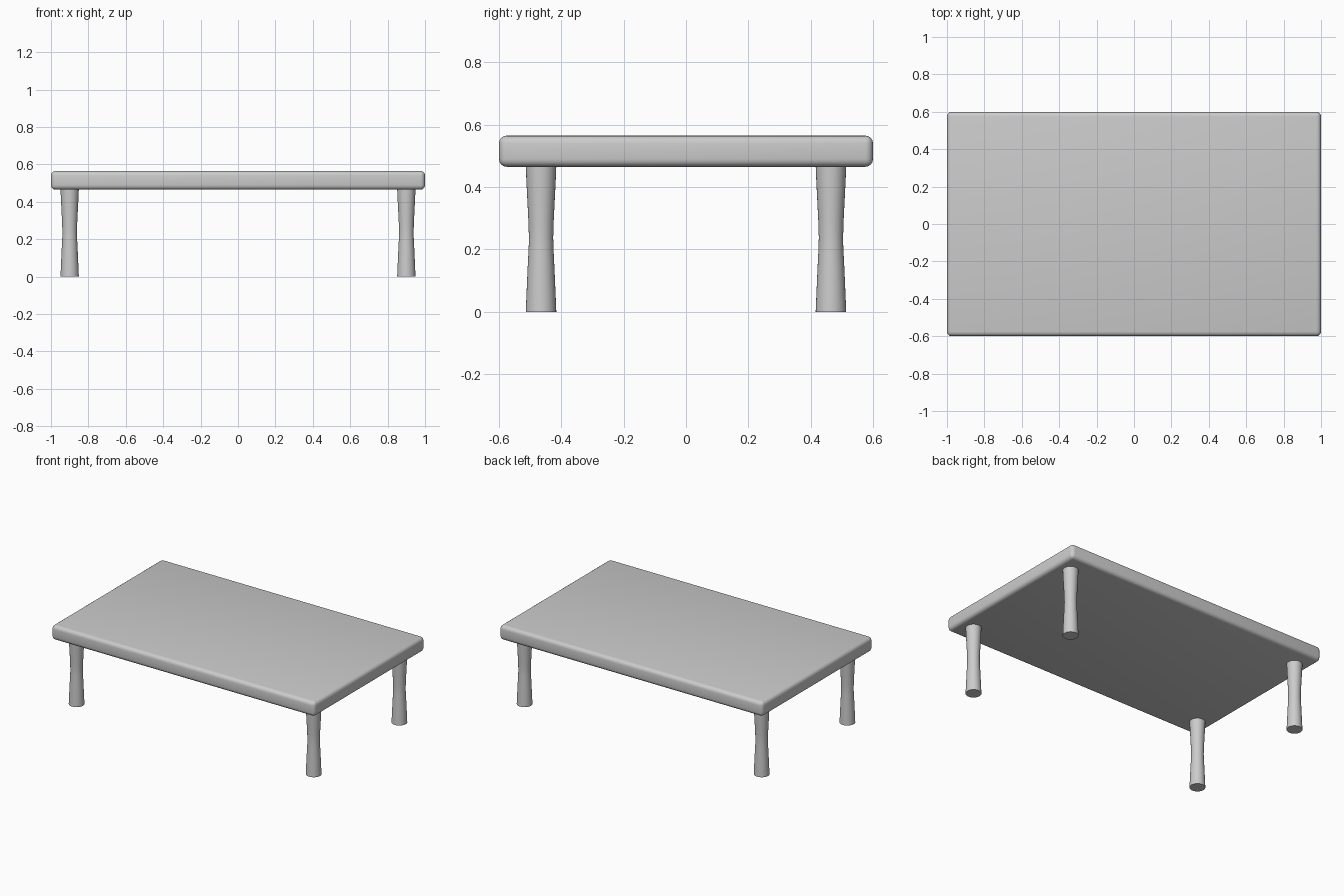
import bpy, bmesh
from math import cos, sin, tau

if "Cube" in bpy.data.objects:
    bpy.data.objects.remove(bpy.data.objects["Cube"])


def make_object(name, bm):
    bmesh.ops.recalc_face_normals(bm, faces=bm.faces)
    mesh = bpy.data.meshes.new(name)
    bm.to_mesh(mesh)
    bm.free()
    obj = bpy.data.objects.new(name, mesh)
    bpy.context.collection.objects.link(obj)
    bpy.ops.object.select_all(action='DESELECT')
    bpy.context.view_layer.objects.active = obj
    obj.select_set(True)
    bpy.ops.object.shade_smooth_by_angle()
    return obj


# Rounded slab top
bm = bmesh.new()
bmesh.ops.create_cube(bm, size=1)
bmesh.ops.scale(bm, vec=(2.0, 1.2, 0.1), verts=bm.verts)
bmesh.ops.translate(bm, vec=(0, 0, 0.515), verts=bm.verts)
bmesh.ops.bevel(bm, geom=bm.edges[:], offset=0.025, segments=4,
                profile=0.5, affect='EDGES')
make_object("table_top", bm)

# Waisted round legs: (radius, height)
PROFILE = [(0.049, 0.0), (0.0465, 0.06), (0.043, 0.14), (0.0395, 0.21),
           (0.039, 0.24), (0.0405, 0.29), (0.044, 0.36), (0.047, 0.42),
           (0.049, 0.468)]
SIDES = 32


def make_leg(name, x, y):
    bm = bmesh.new()
    rings = [[bm.verts.new((x + r * cos(tau * i / SIDES),
                            y + r * sin(tau * i / SIDES), z))
              for i in range(SIDES)] for r, z in PROFILE]
    for a, b in zip(rings, rings[1:]):
        for i in range(SIDES):
            j = (i + 1) % SIDES
            bm.faces.new((a[i], a[j], b[j], b[i]))
    bm.faces.new(rings[0])
    bm.faces.new(rings[-1])
    make_object(name, bm)


for side, sx in (("left", -1), ("right", 1)):
    for end, sy in (("front", -1), ("back", 1)):
        make_leg(f"{end}_{side}_leg", sx * 0.90, sy * 0.465)
